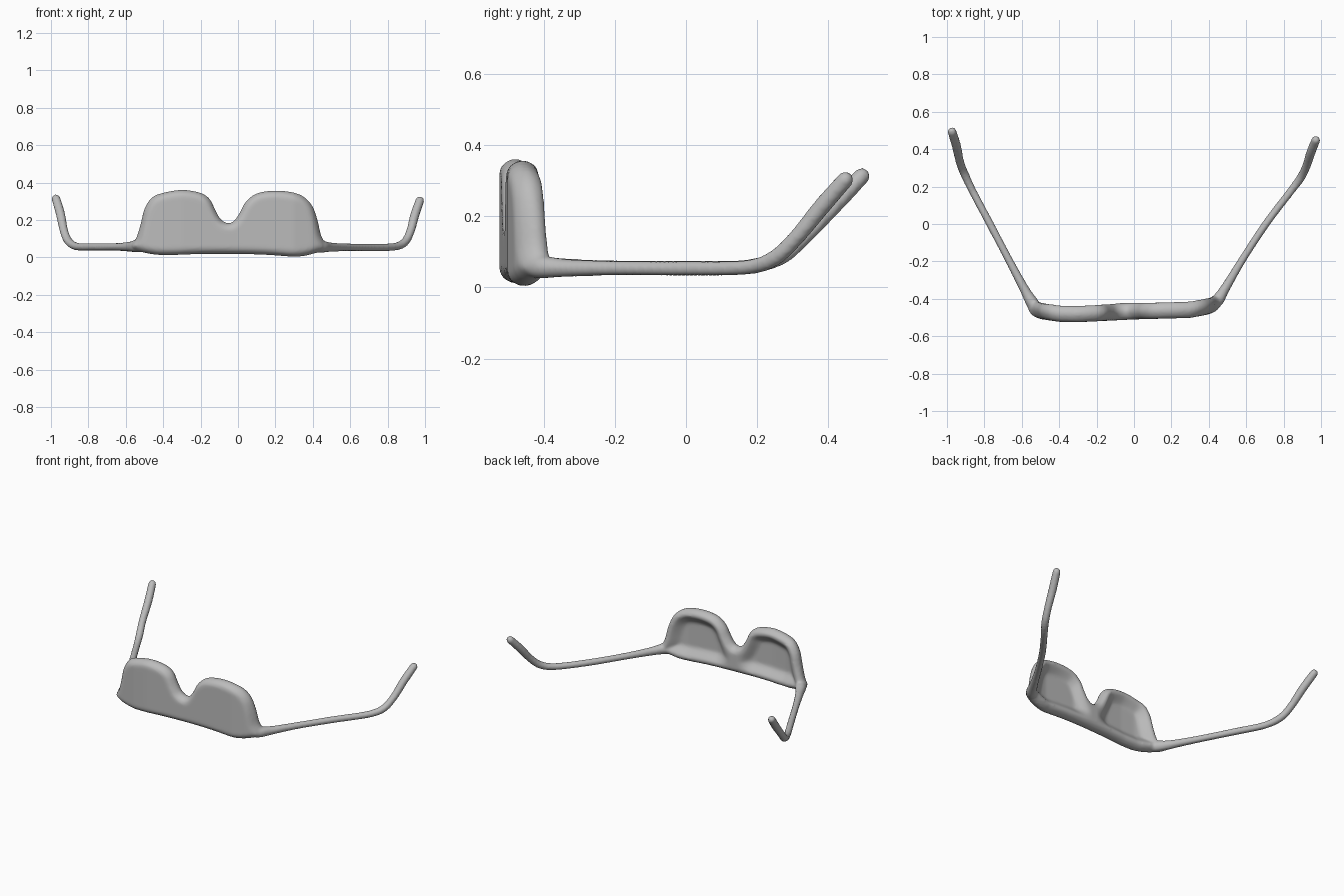
import bpy, bmesh, math
from mathutils import Vector

if "Cube" in bpy.data.objects:
    bpy.data.objects.remove(bpy.data.objects["Cube"])

grey = bpy.data.materials.new("soft grey")
grey.diffuse_color = (0.5, 0.5, 0.5, 1)
grey.use_nodes = True
grey.node_tree.nodes["Principled BSDF"].inputs["Base Color"].default_value = grey.diffuse_color


def lerp_table(table, x):
    for (x0, y0), (x1, y1) in zip(table, table[1:]):
        if x <= x1:
            t = max(0, (x - x0) / (x1 - x0))
            return y0 + (y1 - y0) * t
    return table[-1][1]


def smoothstep(a, b, v):
    t = min(1, max(0, (v - a) / (b - a)))
    return t * t * (3 - 2 * t)


def spline(points, steps=6, closed=False):
    """Catmull-Rom samples through points of any dimension."""
    n, out = len(points), []
    for i in range(n if closed else n - 1):
        idx = [(i + k) % n if closed else min(n - 1, max(0, i + k)) for k in (-1, 0, 1, 2)]
        p = [points[j] for j in idx]
        for s in range(steps):
            t = s / steps
            out.append(tuple(0.5 * (2 * b + (c - a) * t + (2 * a - 5 * b + 4 * c - d) * t * t
                                    + (3 * b - a - 3 * c + d) * t ** 3)
                             for a, b, c, d in zip(*p)))
    if not closed:
        out.append(tuple(points[-1]))
    return out


def make_object(name, bm):
    bmesh.ops.recalc_face_normals(bm, faces=bm.faces)
    me = bpy.data.meshes.new(name)
    bm.to_mesh(me)
    bm.free()
    me.materials.append(grey)
    ob = bpy.data.objects.new(name, me)
    bpy.context.collection.objects.link(ob)
    return ob


def apply_modifier(ob, kind, **settings):
    mod = ob.modifiers.new(kind, kind)
    for key, value in settings.items():
        setattr(mod, key, value)
    bpy.ops.object.select_all(action='DESELECT')
    bpy.context.view_layer.objects.active = ob
    ob.select_set(True)
    bpy.ops.object.modifier_apply(modifier=mod.name)


# Lens front: outline in x, z
outline = spline([
    (-.56, .045), (-.5, .025), (-.4, .012), (-.2, .018), (0, .018), (.15, .014),
    (.32, .004), (.42, .025), (.465, .042), (.465, .075), (.443, .12), (.425, .2),
    (.40, .27), (.36, .318), (.30, .346), (.2, .357), (.1, .342), (.04, .295),
    (.01, .24), (-.02, .195), (-.05, .182), (-.09, .20), (-.12, .25), (-.15, .31),
    (-.2, .345), (-.3, .361), (-.4, .345), (-.46, .32), (-.5, .26), (-.52, .18),
    (-.545, .1), (-.568, .07)], 3, True)

bm = bmesh.new()
face = bm.faces.new([bm.verts.new((x, -.5, z)) for x, z in outline])
ext = bmesh.ops.extrude_face_region(bm, geom=[face])
for v in [g for g in ext["geom"] if isinstance(g, bmesh.types.BMVert)]:
    v.co.y = .5
bm.verts.ensure_lookup_table()
for v in bm.verts:
    v.co.y *= .09
front = make_object("lens_front", bm)
apply_modifier(front, 'REMESH', mode='VOXEL', voxel_size=.01)


def edge_distance(x, z):
    best = 9
    for (ax, az), (bx, bz) in zip(outline, outline[1:] + outline[:1]):
        dx, dz = bx - ax, bz - az
        t = ((x - ax) * dx + (z - az) * dz) / (dx * dx + dz * dz + 1e-12)
        t = min(1, max(0, t))
        best = min(best, math.hypot(x - ax - t * dx, z - az - t * dz))
    return best


# Round the rim, hollow the lens backs, and bow the whole front
centre = [(-.57, -.44), (-.5, -.463), (-.4, -.478), (-.3, -.48), (0, -.465),
          (.3, -.457), (.4, -.438), (.47, -.41)]
for v in front.data.vertices:
    x, y, z = v.co
    d = edge_distance(x, z)
    t = min(1, d / .04)
    y *= max(.25, math.sqrt(1 - (1 - t) ** 2))
    if y > 0:
        y -= .042 * smoothstep(.025, .1, d) * smoothstep(.02, .14, abs(x + .05))
    v.co.y = y + lerp_table(centre, x)


def temple(name, path):
    """Round arm swept along x, y, z, radius points, with a domed tip."""
    pts = spline(path)
    end, prev = Vector(pts[-1][:3]), Vector(pts[-2][:3])
    r, way = pts[-1][3], (end - prev).normalized()
    for a in (25, 50, 72):
        p = end + way * r * math.sin(math.radians(a))
        pts.append((*p, r * math.cos(math.radians(a))))
    bm, rings = bmesh.new(), []
    for i, p in enumerate(pts):
        d = (Vector(pts[min(i + 1, len(pts) - 1)][:3]) - Vector(pts[max(i - 1, 0)][:3])).normalized()
        side = d.cross(Vector((0, 0, 1))).normalized()
        up = side.cross(d)
        rings.append([bm.verts.new(Vector(p[:3]) + p[3] * (side * math.cos(a) + up * math.sin(a)))
                      for a in (k * math.tau / 12 for k in range(12))])
    for a, b in zip(rings, rings[1:]):
        for k in range(12):
            bm.faces.new((a[k], a[(k + 1) % 12], b[(k + 1) % 12], b[k]))
    bm.faces.new(rings[0])
    bm.faces.new(rings[-1])
    return make_object(name, bm)


# Arms run straight back, then hook upward at the ear
left = temple("left_temple", [
    (-.515, -.462, .06, .03), (-.545, -.42, .06, .034), (-.585, -.35, .057, .026),
    (-.67, -.19, .056, .021), (-.775, .01, .056, .021), (-.86, .17, .058, .021),
    (-.905, .265, .085, .023), (-.93, .33, .14, .023), (-.95, .42, .235, .025),
    (-.973, .494, .313, .024)])
right = temple("right_temple", [
    (.41, -.432, .058, .03), (.445, -.41, .058, .034), (.49, -.34, .055, .026),
    (.58, -.19, .054, .021), (.705, -.0, .053, .021), (.83, .165, .056, .021),
    (.89, .245, .08, .023), (.922, .31, .14, .023), (.945, .38, .225, .025),
    (.972, .448, .303, .024)])

# Blend arms and front into one smooth body
bpy.ops.object.select_all(action='DESELECT')
for ob in (left, right, front):
    ob.select_set(True)
bpy.context.view_layer.objects.active = front
bpy.ops.object.join()
front.name = "glasses_frame"
apply_modifier(front, 'REMESH', mode='VOXEL', voxel_size=.008)
apply_modifier(front, 'SMOOTH', factor=.5, iterations=5)
front.data.materials.clear()
front.data.materials.append(grey)
for p in front.data.polygons:
    p.material_index = 0
bpy.ops.object.shade_smooth()
